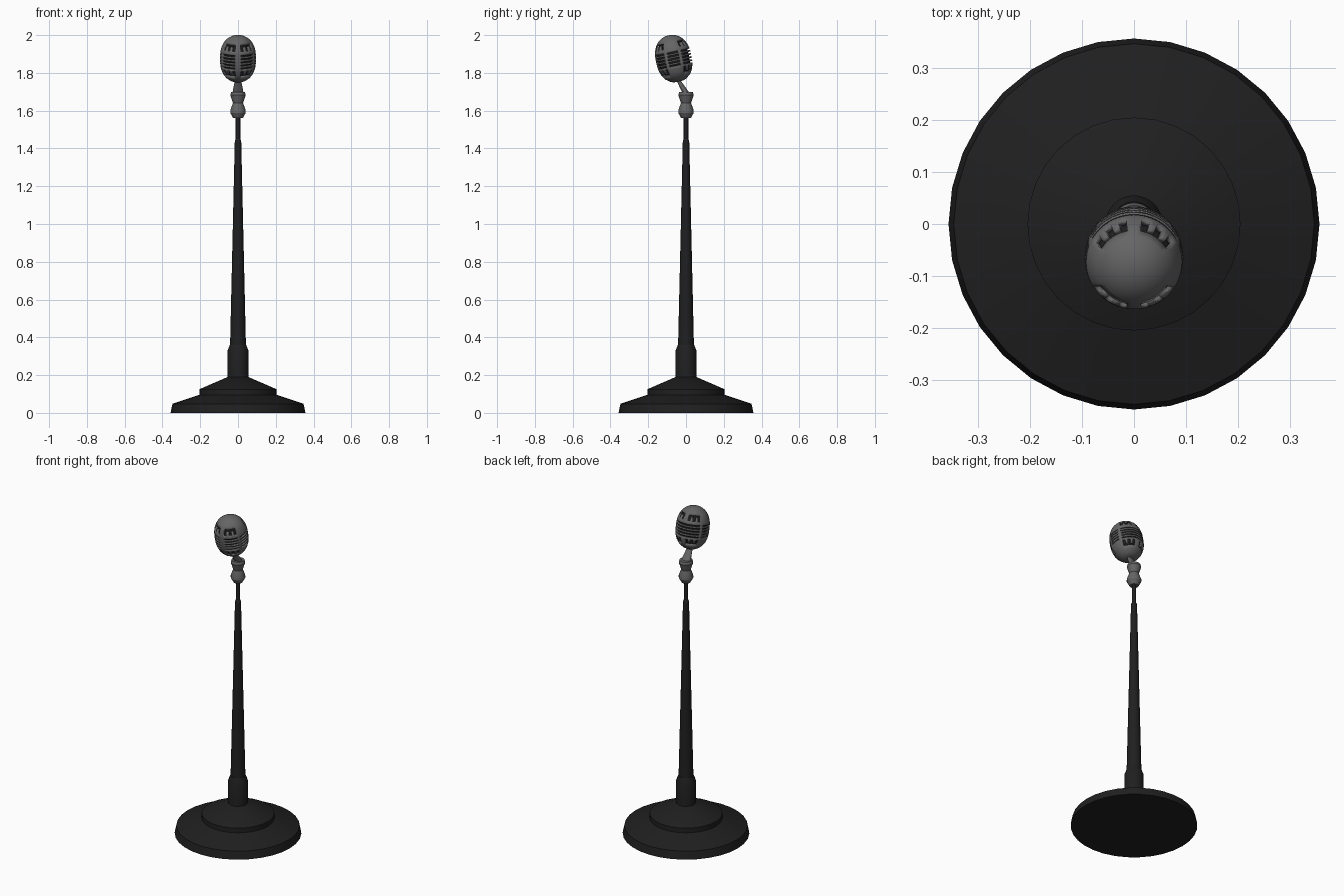
import bpy, bmesh, math
from mathutils import Matrix, Vector

if "Cube" in bpy.data.objects:
    bpy.data.objects.remove(bpy.data.objects["Cube"], do_unlink=True)


def material(name, rgb):
    m = bpy.data.materials.new(name)
    m.use_nodes = True
    m.diffuse_color = (*rgb, 1)
    m.node_tree.nodes["Principled BSDF"].inputs["Base Color"].default_value = (*rgb, 1)
    return m


BLACK = material("black enamel", (0.014, 0.014, 0.014))
STEEL = material("grey steel", (0.13, 0.13, 0.13))


def revolve(name, profile, mat, sides, keep=None, caps=True):
    """Turn (radius, height) points about z; keep(row, angle) may leave openings."""
    bm = bmesh.new()
    rings = []
    for r, h in profile:
        ring = []
        for i in range(sides):
            a = math.tau * i / sides
            ring.append(bm.verts.new((r * math.sin(a), -r * math.cos(a), h)))
        rings.append(ring)
    for row in range(len(rings) - 1):
        for i in range(sides):
            angle = (i + 0.5) * 360 / sides
            if keep and not keep(row, min(angle, 360 - angle)):
                continue
            j = (i + 1) % sides
            lo, hi = rings[row], rings[row + 1]
            bm.faces.new((lo[i], lo[j], hi[j], hi[i]))
    if caps:
        bm.faces.new(rings[0][::-1])
        bm.faces.new(rings[-1])
    bmesh.ops.delete(bm, geom=[v for v in bm.verts if not v.link_faces], context='VERTS')
    mesh = bpy.data.meshes.new(name)
    bm.to_mesh(mesh)
    bm.free()
    mesh.materials.append(mat)
    obj = bpy.data.objects.new(name, mesh)
    bpy.context.collection.objects.link(obj)
    return obj


def smooth(obj, degrees=25):
    bpy.ops.object.select_all(action='DESELECT')
    obj.select_set(True)
    bpy.context.view_layer.objects.active = obj
    bpy.ops.object.shade_smooth_by_angle(angle=math.radians(degrees))


# Stepped base, collar and tapered pole
base = revolve("base", [(0.357, 0), (0.347, 0.048), (0.205, 0.096),
                        (0.205, 0.125), (0.055, 0.19)], BLACK, 32)
collar = revolve("collar", [(0.055, 0.185), (0.055, 0.33), (0.043, 0.36)], BLACK, 32)
pole = revolve("pole", [(0.042, 0.355), (0.017, 1.44), (0.012, 1.45), (0.012, 1.57)], BLACK, 24)

# Waisted neck joint
neck = revolve("neck", [(0.025, 1.56), (0.041, 1.588), (0.041, 1.602), (0.027, 1.64),
                        (0.041, 1.683), (0.036, 1.698)], STEEL, 24)

# Flattened stem leaning forward into the head
start, end = Vector((0, 0.004, 1.685)), Vector((0, -0.046, 1.77))
lean = end - start
stem = revolve("stem", [(0.031, 0), (0.015, lean.length)], STEEL, 24)
stem.matrix_world = (Matrix.Translation(start) @ lean.to_track_quat('Z', 'X').to_matrix().to_4x4()
                     @ Matrix.Diagonal((0.55, 1, 1, 1)))
# keep the broad side of the stem across x
stem.matrix_world = (Matrix.Translation(start)
                     @ Matrix.Rotation(math.atan2(-lean.y, lean.z), 4, 'X')
                     @ Matrix.Diagonal((1, 0.55, 1, 1)))


# Head: a rounded capsule shell with openings, over a dark core
def head_radius(h):
    return 0.095 * math.sqrt(1 - abs(h / 0.127) ** 2.6)


slot_edges = [-0.04 + 0.0085 * k for k in range(11)]
levels = ([-0.123, -0.115, -0.1, -0.084, -0.076, -0.052] + slot_edges
          + [0.058, 0.08, 0.09, 0.102, 0.112, 0.119, 0.124, 0.1265])
FIRST_SLOT = levels.index(slot_edges[0])
LAST_SLOT = levels.index(slot_edges[-1])


def is_solid(row, angle):
    quarter = min(angle, 180 - angle)
    in_comb = 10 < quarter < 60
    in_arm = in_comb and int(quarter / 10) % 2 == 1
    if row in (LAST_SLOT + 1, FIRST_SLOT - 2):      # comb teeth, top and bottom
        return not in_arm
    if row in (LAST_SLOT + 2, FIRST_SLOT - 3):      # joined ends of the combs
        return not in_comb
    if FIRST_SLOT <= row < LAST_SLOT and (row - FIRST_SLOT) % 2 == 0:
        return angle < 12 or 60 < angle < 70 or 110 < angle < 120
    return True


shell = revolve("head_shell", [(head_radius(h), h) for h in levels], STEEL, 72, is_solid)
thick = shell.modifiers.new("thickness", 'SOLIDIFY')
thick.thickness = 0.011
thick.offset = -1
core = revolve("head_core", [(head_radius(h) * 0.87, h * 0.9) for h in levels[::2]], BLACK, 36)

tilt = Matrix.Translation((0, -0.065, 1.875)) @ Matrix.Rotation(math.radians(12), 4, 'X')
for part in (shell, core):
    part.matrix_world = tilt

for part in (base, collar, pole, neck, stem, shell, core):
    smooth(part)
